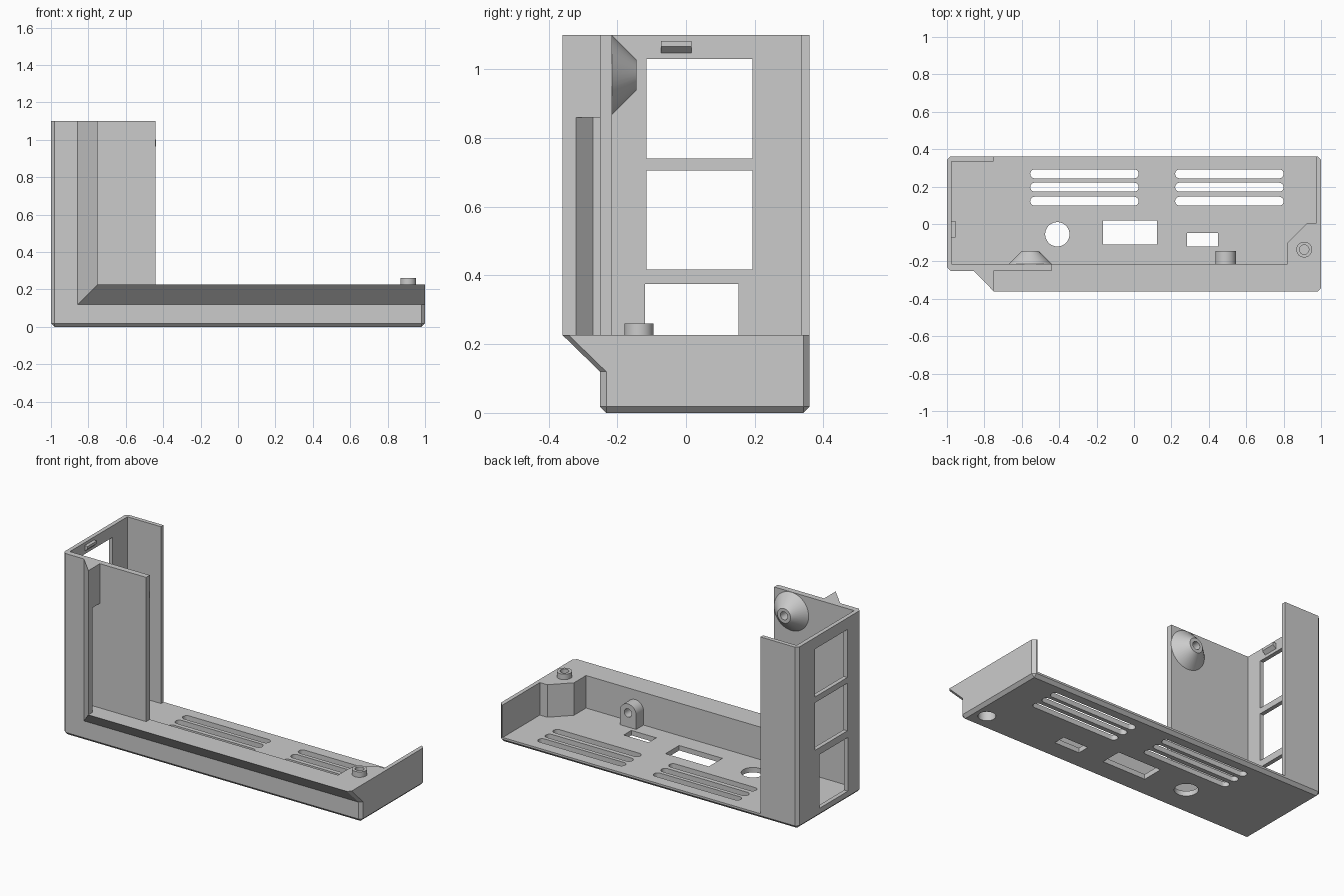
import bpy, bmesh, math
from mathutils import Vector

if "Cube" in bpy.data.objects:
    bpy.data.objects.remove(bpy.data.objects["Cube"], do_unlink=True)

GREY = (0.6, 0.6, 0.6, 1)
mat = bpy.data.materials.new("plain grey")
mat.use_nodes = True
mat.diffuse_color = GREY
mat.node_tree.nodes["Principled BSDF"].inputs["Base Color"].default_value = GREY


def finish(name, bm):
    bmesh.ops.recalc_face_normals(bm, faces=bm.faces[:])
    me = bpy.data.meshes.new(name)
    bm.to_mesh(me)
    bm.free()
    me.materials.append(mat)
    ob = bpy.data.objects.new(name, me)
    bpy.context.scene.collection.objects.link(ob)
    return ob


def loft(name, sections, closed=False):
    """Skin matching rings of points; cap the ends unless closed."""
    bm = bmesh.new()
    rings = [[bm.verts.new(p) for p in s] for s in sections]
    pairs = list(zip(rings, rings[1:])) + ([(rings[-1], rings[0])] if closed else [])
    n = len(rings[0])
    for a, b in pairs:
        for i in range(n):
            j = (i + 1) % n
            bm.faces.new((a[i], a[j], b[j], b[i]))
    if not closed:
        bm.faces.new(rings[0])
        bm.faces.new(rings[-1])
    return finish(name, bm)


def prism(name, pts, axis, lo, hi):
    """Extrude a flat outline along an axis; outline is given in the other two axes."""
    def at(p, h):
        c = list(p)
        c.insert("xyz".index(axis), h)
        return c
    return loft(name, [[at(p, h) for p in pts] for h in (lo, hi)])


def box(name, x, y, z):
    return prism(name, [(x[0], y[0]), (x[1], y[0]), (x[1], y[1]), (x[0], y[1])], "z", *z)


def arc(cx, cy, r, a0, a1, n):
    return [(cx + r * math.cos(math.radians(a0 + (a1 - a0) * i / n)),
             cy + r * math.sin(math.radians(a0 + (a1 - a0) * i / n))) for i in range(n + 1)]


def disc(name, cx, cy, r, axis, lo, hi):
    return prism(name, arc(cx, cy, r, 0, 360, 40)[:-1], axis, lo, hi)


def lathe(name, profile, centre, axis):
    """Spin a closed (radius, height) outline about an axis."""
    sections = []
    for ca, sa in arc(0, 0, 1, 0, 360, 40)[:-1]:
        ring = []
        for r, h in profile:
            off = (r * ca, r * sa, h) if axis == "z" else (r * ca, h, r * sa)
            ring.append(Vector(centre) + Vector(off))
        sections.append(ring)
    return loft(name, sections, closed=True)


def combine(ob, others, op):
    for o in others:
        m = ob.modifiers.new("join", "BOOLEAN")
        m.operation, m.object, m.solver = op, o, "EXACT"
        dg = bpy.context.evaluated_depsgraph_get()
        me = bpy.data.meshes.new_from_object(ob.evaluated_get(dg))
        ob.modifiers.clear()
        ob.data = me
        bpy.data.objects.remove(o, do_unlink=True)


FLOOR, RIM, TOP, WALL = 0.03, 0.227, 1.1, 0.025

# Casing block with chamfered upright and bottom edges
casing = box("casing", (-1, 1), (-0.25, 0.36), (0, TOP))
bm = bmesh.new()
bm.from_mesh(casing.data)
edges = [e for e in bm.edges if min(v.co.z for v in e.verts) < 0.01]
bmesh.ops.bevel(bm, geom=edges, offset=0.018, segments=1, affect="EDGES")
bm.to_mesh(casing.data)
bm.free()

# Hollow interior, open back, low right-hand part
combine(casing, [
    box("hollow", (-1 + WALL, 1 - WALL), (-0.215, 0.335), (FLOOR, 2)),
    box("open_back", (-0.75, 1 - WALL), (0.3, 1), (FLOOR, 2)),
    box("low_part", (-0.44, 2), (-1, 1), (RIM, 2)),
], "DIFFERENCE")

# Flared lip: runs down the tower, mitres, then runs along the front
P, Q, Q2, R2 = (-0.75, -0.36), (-0.857, -0.25), (-0.857, -0.23), (-0.75, -0.23)
corner = [(*P, RIM), (*Q, 0.12), (*Q2, 0.12), (*R2, RIM)]
lip = loft("lip", [
    [(x, y, TOP) for x, y, z in corner],
    corner,
    [(0.982, y, z) for x, y, z in corner],
    [(1, min(y + 0.018, -0.23), z) for x, y, z in corner],
])
groove = prism("groove", [(-0.75, -0.32), (-0.8, -0.27), (-0.8, -0.25), (-0.7, -0.25), (-0.7, -0.32)],
               "z", RIM, 0.86)
combine(lip, [groove], "DIFFERENCE")

# Solid corner post
post = prism("corner_post", [(0.82, -0.23), (0.82, -0.1), (0.925, 0.005), (0.985, 0.005), (0.985, -0.23)],
             "z", 0.02, RIM)
combine(casing, [lip, post], "UNION")

# Vent slots, floor openings, side windows and screw holes
cuts = []
for x0, x1 in ((-0.555, 0.025), (0.22, 0.8)):
    for y in (0.122, 0.197, 0.268):
        r = 0.024
        outline = arc(x0 + r, y, r, 90, 270, 10) + arc(x1 - r, y, r, -90, 90, 10)
        cuts.append(prism("slot", outline, "z", -0.1, 0.1))
cuts += [
    box("port", (-0.167, 0.123), (-0.11, 0.02), (-0.1, 0.1)),
    box("port", (0.283, 0.45), (-0.12, -0.047), (-0.1, 0.1)),
    disc("round_port", -0.41, -0.055, 0.065, "z", -0.1, 0.1),
    box("window", (-1.1, -0.9), (-0.115, 0.193), (0.74, 1.03)),
    box("window", (-1.1, -0.9), (-0.115, 0.193), (0.417, 0.705)),
    box("window", (-1.1, -0.9), (-0.12, 0.153), (0.05, 0.375)),
    disc("screw_recess", 0.91, -0.137, 0.048, "z", -0.1, 0.13),
    disc("pilot_hole", 0.91, -0.137, 0.025, "z", 0.17, 0.3),
]
combine(casing, cuts, "DIFFERENCE")

# Screw boss on the corner post
post_boss = lathe("post_boss", [(0.042, RIM - 0.01), (0.042, 0.26), (0.025, 0.26), (0.025, RIM - 0.01)],
                  (0.91, -0.137, 0), "z")

# Conical boss inside the tower
cone_boss = lathe("cone_boss", [(0.117, 0), (0.044, 0.072), (0.024, 0.072), (0.024, 0.002), (0.024, 0)],
                  (-0.555, -0.216, 0.983), "y")

# Arched boss behind the front wall
wall_boss = prism("wall_boss", arc(0.49, 0.115, 0.055, 0, 180, 20) + [(0.435, 0.02), (0.545, 0.02)],
                  "y", -0.22, -0.145)
combine(wall_boss, [disc("boss_hole", 0.49, 0.115, 0.025, "y", -0.21, -0.1)], "DIFFERENCE")

# Snap catch near the top of the side wall
prism("snap_catch", [(-0.98, 1.082), (-0.955, 1.082), (-0.955, 1.066), (-0.98, 1.043)], "y", -0.073, 0.016)

# Smooth the round parts, keeping edges sharp
bpy.ops.object.select_all(action="DESELECT")
for ob in (casing, post_boss, cone_boss, wall_boss):
    ob.select_set(True)
    bpy.context.view_layer.objects.active = ob
bpy.ops.object.shade_smooth_by_angle(angle=math.radians(25))
